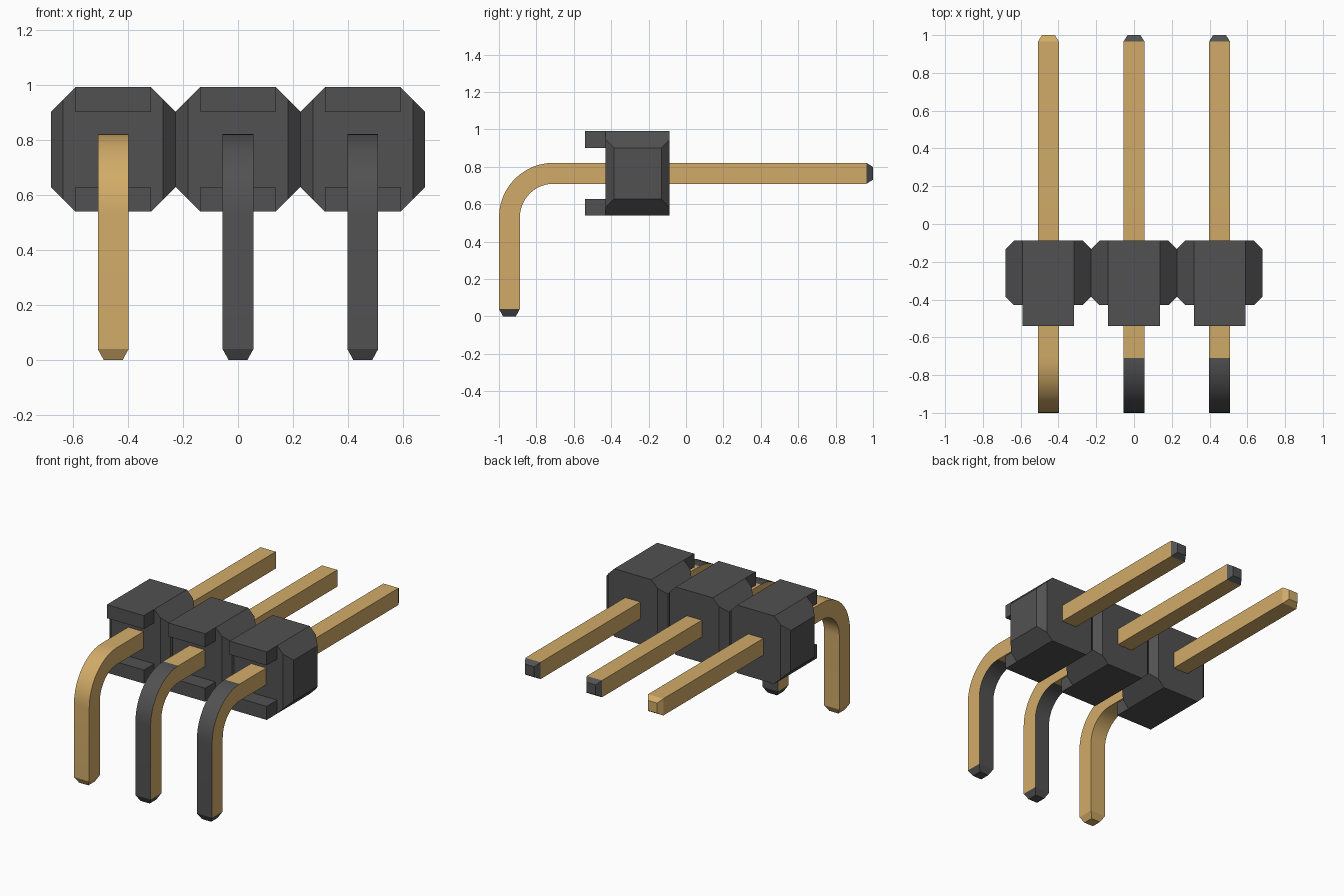
import bpy, bmesh, math
from mathutils import Vector, Matrix

if "Cube" in bpy.data.objects:
    bpy.data.objects.remove(bpy.data.objects["Cube"], do_unlink=True)


def make_material(name, rgb):
    mat = bpy.data.materials.new(name)
    mat.use_nodes = True
    color = (*rgb, 1.0)
    mat.diffuse_color = color
    mat.node_tree.nodes["Principled BSDF"].inputs["Base Color"].default_value = color
    return mat


GOLD = make_material("gold", (0.64, 0.41, 0.14))
BLACK = make_material("dark plastic", (0.083, 0.083, 0.083))

PITCH = 0.453
HALF = PITCH / 2
CHAMFER = 0.09          # corner cut seen from the front
BEVEL = 0.045           # vertical edge cut seen from above
MID_Z = 0.765
FRONT, BACK = -0.43, -0.087
TAB_FRONT = -0.54
PIN = 0.056             # half thickness of a pin
TIP = 0.034             # half thickness at the tapered end


def finish(bm, name, materials, x):
    bmesh.ops.recalc_face_normals(bm, faces=bm.faces)
    mesh = bpy.data.meshes.new(name)
    bm.to_mesh(mesh)
    bm.free()
    for mat in materials:
        mesh.materials.append(mat)
    obj = bpy.data.objects.new(name, mesh)
    obj.location.x = x
    bpy.context.collection.objects.link(obj)
    return obj


def add_box(bm, low, high):
    low, high = Vector(low), Vector(high)
    place = Matrix.Translation((low + high) / 2) @ Matrix.Diagonal((*(high - low), 1))
    bmesh.ops.create_cube(bm, size=1, matrix=place)


def cut(bm, point, normal):
    geom = bm.verts[:] + bm.edges[:] + bm.faces[:]
    done = bmesh.ops.bisect_plane(bm, geom=geom, plane_co=point,
                                  plane_no=normal, clear_outer=True)
    edges = [e for e in done["geom_cut"] if isinstance(e, bmesh.types.BMEdge)]
    bmesh.ops.contextual_create(bm, geom=edges)


def housing(name, x):
    bm = bmesh.new()
    add_box(bm, (-HALF, FRONT, MID_Z - HALF), (HALF, BACK, MID_Z + HALF))
    for sx in (-1, 1):
        # Long corner chamfers, top and bottom
        for sz in (-1, 1):
            cut(bm, (sx * HALF, 0, MID_Z + sz * (HALF - CHAMFER)), (sx, 0, sz))
        # Vertical edge bevels, front and back
        cut(bm, (sx * HALF, FRONT + BEVEL, 0), (sx, -1, 0))
        cut(bm, (sx * HALF, BACK - BEVEL, 0), (sx, 1, 0))
    # Front standoff tabs
    w = HALF - CHAMFER
    for z0, z1 in ((-HALF, -w), (w, HALF)):
        add_box(bm, (-w, TAB_FRONT, MID_Z + z0), (w, FRONT, MID_Z + z1))
    return finish(bm, name, [BLACK], x)


def pin(name, x, two_tone):
    leg_y, radius, steps = -1 + PIN, 0.235, 12
    bend_y, bend_z = leg_y + radius, MID_Z - radius
    # Path stations: y, z, turn angle, half thickness
    path = [(leg_y, 0, 0, TIP), (leg_y, 0.04, 0, PIN)]
    for i in range(steps + 1):
        a = math.pi / 2 * i / steps
        path.append((bend_y - radius * math.cos(a), bend_z + radius * math.sin(a), a, PIN))
    path += [(0.965, MID_Z, math.pi / 2, PIN), (1, MID_Z, math.pi / 2, TIP)]

    bm = bmesh.new()
    rings = []
    for y, z, a, h in path:
        out = Vector((0, -math.cos(a), math.sin(a))) * h
        side = Vector((h, 0, 0))
        c = Vector((0, y, z))
        rings.append([bm.verts.new(c + p) for p in
                      (out + side, out - side, -out - side, -out + side)])

    # Tips, and the front and rear of the bent leg, take the second colour
    last = len(rings) - 2
    for i, (r0, r1) in enumerate(zip(rings, rings[1:])):
        for k in range(4):
            n = (k + 1) % 4
            face = bm.faces.new((r0[k], r0[n], r1[n], r1[k]))
            is_tip = i in (0, last)
            is_leg_front_or_rear = i < last - 1 and k % 2 == 0
            face.material_index = int(two_tone and (is_tip or is_leg_front_or_rear))
    for ring in (rings[0], rings[-1]):
        bm.faces.new(ring).material_index = int(two_tone)

    obj = finish(bm, name, [GOLD, BLACK] if two_tone else [GOLD], x)
    bpy.ops.object.select_all(action="DESELECT")
    obj.select_set(True)
    bpy.context.view_layer.objects.active = obj
    bpy.ops.object.shade_smooth_by_angle(angle=math.radians(25))
    return obj


for label, x in (("right", -PITCH), ("middle", 0), ("left", PITCH)):
    housing(label + "_housing", x)
    pin(label + "_pin", x, two_tone=label != "right")
